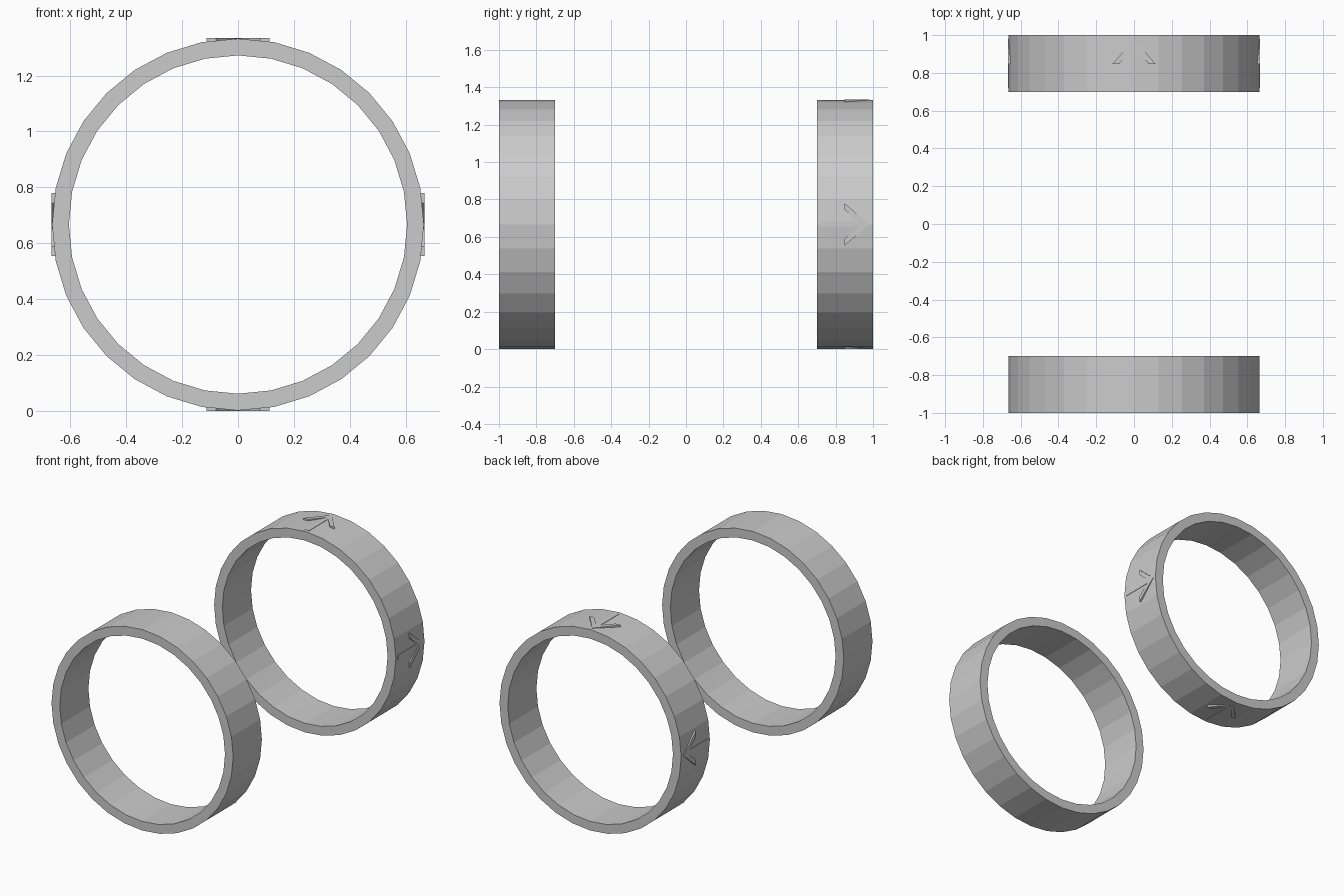
import bpy
import bmesh
import math
from mathutils import Matrix, Vector

if "Cube" in bpy.data.objects:
    bpy.data.objects.remove(bpy.data.objects["Cube"], do_unlink=True)

R_OUT, R_IN, CENTRE_Z = 0.665, 0.605, 0.667
SIDES = 32

grey = bpy.data.materials.new("light grey")
grey.use_nodes = True
colour = (0.6, 0.6, 0.6, 1)
grey.diffuse_color = colour
grey.node_tree.nodes["Principled BSDF"].inputs["Base Color"].default_value = colour


def finish(name, bm):
    bmesh.ops.recalc_face_normals(bm, faces=bm.faces)
    mesh = bpy.data.meshes.new(name)
    bm.to_mesh(mesh)
    bm.free()
    mesh.materials.append(grey)
    obj = bpy.data.objects.new(name, mesh)
    bpy.context.collection.objects.link(obj)
    return obj


def ring(name, y0, y1):
    """Flat-sided band: a rectangular section swept round the y axis."""
    bm = bmesh.new()
    section = [(R_IN, y0), (R_OUT, y0), (R_OUT, y1), (R_IN, y1)]
    loops = []
    for i in range(SIDES):
        a = math.tau * i / SIDES
        loops.append([bm.verts.new((r * math.cos(a), y, CENTRE_Z + r * math.sin(a)))
                      for r, y in section])
    for i in range(SIDES):
        a, b = loops[i], loops[(i + 1) % SIDES]
        for j in range(4):
            k = (j + 1) % 4
            bm.faces.new((a[j], a[k], b[k], b[j]))
    return finish(name, bm)


def plate(bm, outline, low, high):
    """Extrude a flat outline between two heights."""
    face = bm.faces.new([bm.verts.new((x, y, low)) for x, y in outline])
    new = bmesh.ops.extrude_face_region(bm, geom=[face])["geom"]
    verts = [v for v in new if isinstance(v, bmesh.types.BMVert)]
    bmesh.ops.translate(bm, verts=verts, vec=Vector((0, 0, high - low)))


def arrow(name, angle):
    """Raised arrow pointing to the back, turned round the ring."""
    bm = bmesh.new()
    head = [(0, 0.98), (-0.113, 0.848), (-0.078, 0.848),
            (0, 0.938), (0.078, 0.848), (0.113, 0.848)]
    shaft = [(-0.015, 0.72), (0.015, 0.72), (0.015, 0.95), (-0.015, 0.95)]
    plate(bm, head, 0.655, 0.667)
    plate(bm, shaft, 0.655, 0.666)
    turn = Matrix.Translation((0, 0, CENTRE_Z)) @ Matrix.Rotation(angle, 4, "Y")
    bmesh.ops.transform(bm, matrix=turn, verts=bm.verts)
    return finish(name, bm)


# Two separate bands
ring("front_ring", -1, -0.7)
ring("back_ring", 0.7, 1)

# Four arrows around the back band
for i, side in enumerate(("top", "left", "bottom", "right")):
    arrow(side + "_arrow", i * math.pi / 2)
